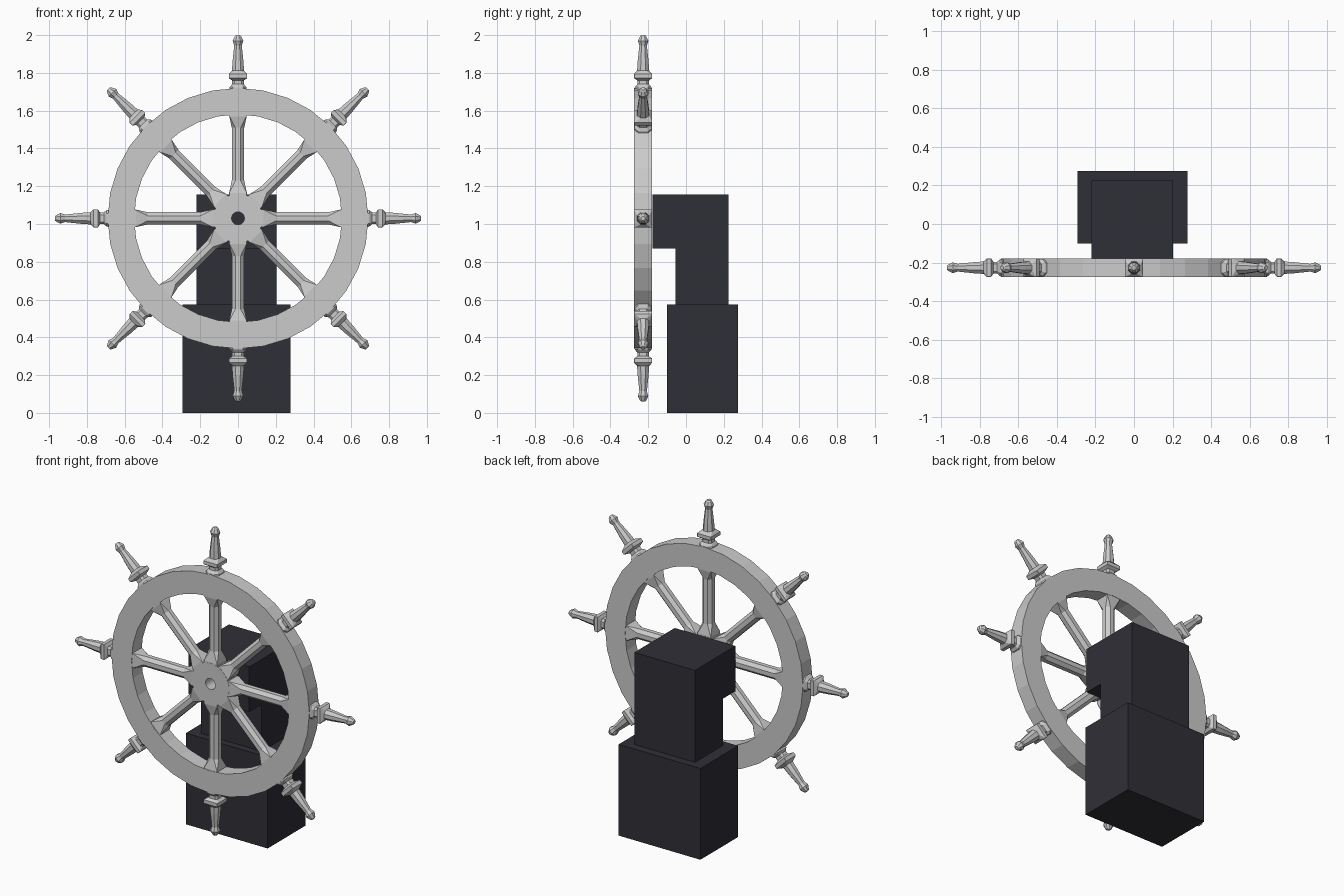
import bpy, bmesh, math
from mathutils import Vector

if "Cube" in bpy.data.objects:
    bpy.data.objects.remove(bpy.data.objects["Cube"])

CY, CZ = -0.227, 1.03      # wheel centre
HALF = 0.048               # half thickness of the wheel


def material(name, rgb):
    m = bpy.data.materials.new(name)
    m.diffuse_color = (*rgb, 1)
    m.use_nodes = True
    m.node_tree.nodes["Principled BSDF"].inputs["Base Color"].default_value = m.diffuse_color
    return m


grey = material("light grey", (0.6, 0.6, 0.6))
dark = material("dark slate", (0.028, 0.028, 0.038))


def finish(bm, name, mat):
    bmesh.ops.recalc_face_normals(bm, faces=bm.faces)
    me = bpy.data.meshes.new(name)
    bm.to_mesh(me)
    bm.free()
    me.materials.append(mat)
    ob = bpy.data.objects.new(name, me)
    bpy.context.collection.objects.link(ob)
    return ob


def bridge(bm, a, b):
    n = len(a)
    for i in range(n):
        bm.faces.new((a[i], a[(i + 1) % n], b[(i + 1) % n], b[i]))


def flat_ring(name, r_in, r_out, sides, half):
    """Ring with rectangular section around the wheel axis."""
    bm = bmesh.new()
    loops = []
    for r, y in ((r_in, -half), (r_out, -half), (r_out, half), (r_in, half)):
        loops.append([bm.verts.new((r * math.sin(t), CY + y, CZ + r * math.cos(t)))
                      for t in (2 * math.pi * i / sides for i in range(sides))])
    for i in range(4):
        bridge(bm, loops[i], loops[(i + 1) % 4])
    return finish(bm, name, grey)


def turned(name, angle, sections):
    """Radial bar lofted from chamfered squares: (radius, half width, flat ratio)."""
    out = Vector((math.sin(angle), 0, math.cos(angle)))
    side = Vector((math.cos(angle), 0, -math.sin(angle)))
    bm = bmesh.new()
    loops = []
    for r, w, k in sections:
        c = w * k
        pts = ((w, -c), (w, c), (c, w), (-c, w), (-w, c), (-w, -c), (-c, -w), (c, -w))
        loops.append([bm.verts.new(Vector((0, CY, CZ)) + out * r + side * u
                                   + Vector((0, v, 0))) for u, v in pts])
    for a, b in zip(loops, loops[1:]):
        bridge(bm, a, b)
    bm.faces.new(loops[0])
    bm.faces.new(loops[-1])
    return finish(bm, name, grey)


# Rim and pierced hub
flat_ring("wheel_rim", 0.55, 0.69, 32, HALF)
flat_ring("wheel_hub", 0.034, 0.13, 32, HALF)

# Spokes (square ends, octagonal middle) and turned handles
OCT, SQ = 0.414, 0.97
spoke = [(0.115, 0.047, SQ), (0.135, 0.047, SQ), (0.20, 0.033, OCT),
         (0.48, 0.033, OCT), (0.54, 0.046, SQ), (0.56, 0.046, SQ)]
handle = [(0.68, 0.046, 0.6), (0.695, 0.044, 0.6), (0.71, 0.031, 0.6), (0.73, 0.031, 0.6),
          (0.742, 0.048, SQ), (0.764, 0.048, SQ), (0.782, 0.032, OCT),
          (0.83, 0.029, OCT), (0.915, 0.020, OCT), (0.94, 0.028, OCT),
          (0.963, 0.017, OCT), (0.97, 0.011, OCT)]
for i in range(8):
    a = i * math.pi / 4
    turned(f"spoke_{i + 1}", a, spoke)
    turned(f"handle_{i + 1}", a, handle)


# Stand: side profile (y, z) extruded along x
def extrude_x(name, profile, x0, x1):
    bm = bmesh.new()
    a, b = ([bm.verts.new((x, y, z)) for y, z in profile] for x in (x0, x1))
    bridge(bm, a, b)
    bm.faces.new(a)
    bm.faces.new(b)
    return finish(bm, name, dark)


extrude_x("stand_base", [(-0.10, 0), (0.275, 0), (0.275, 0.575), (-0.10, 0.575)],
          -0.293, 0.277)
extrude_x("stand_post", [(-0.055, 0.575), (0.225, 0.575), (0.225, 1.155),
                         (-0.178, 1.155), (-0.178, 0.87), (-0.055, 0.87)],
          -0.22, 0.203)
